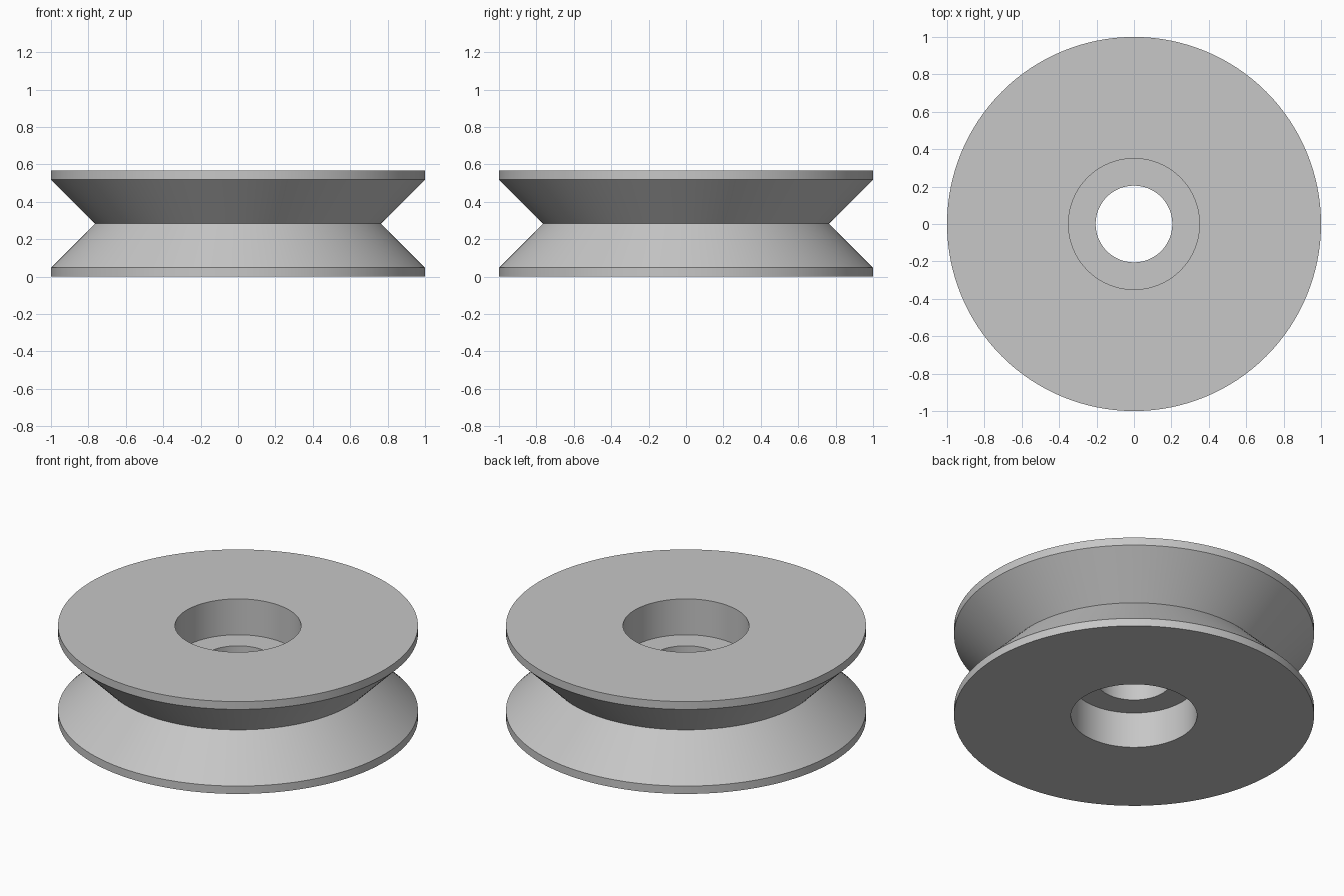
import bpy
import bmesh
import math

cube = bpy.data.objects.get("Cube")
if cube:
    bpy.data.objects.remove(cube, do_unlink=True)

SEGMENTS = 128
HEIGHT = 0.566
MID = HEIGHT / 2
RIM_RADIUS, RIM_HEIGHT = 1.0, 0.048
GROOVE_RADIUS = 0.765
BORE_RADIUS, BORE_DEPTH = 0.35, 0.22
HOLE_RADIUS = 0.205

# Plain grey material
grey = bpy.data.materials.new("light_grey")
grey.use_nodes = True
colour = (0.57, 0.57, 0.57, 1)
grey.diffuse_color = colour
grey.node_tree.nodes["Principled BSDF"].inputs["Base Color"].default_value = colour

# Lower half of the section, from the axle hole out to the groove
lower = [
    (HOLE_RADIUS, BORE_DEPTH),
    (BORE_RADIUS, BORE_DEPTH),
    (BORE_RADIUS, 0),
    (RIM_RADIUS, 0),
    (RIM_RADIUS, RIM_HEIGHT),
]
# Mirror it about the groove for the upper half
upper = [(r, HEIGHT - z) for r, z in reversed(lower)]
section = lower + [(GROOVE_RADIUS, MID)] + upper

# Revolve the closed section into the pulley wheel
bm = bmesh.new()
verts = [bm.verts.new((r, 0, z)) for r, z in section]
edges = [bm.edges.new((v, verts[(i + 1) % len(verts)])) for i, v in enumerate(verts)]
bmesh.ops.spin(bm, geom=verts + edges, cent=(0, 0, 0), axis=(0, 0, 1),
               angle=math.tau, steps=SEGMENTS, use_merge=True)
bmesh.ops.remove_doubles(bm, verts=bm.verts, dist=0.0001)
bmesh.ops.recalc_face_normals(bm, faces=bm.faces)

mesh = bpy.data.meshes.new("pulley_wheel")
bm.to_mesh(mesh)
bm.free()
mesh.materials.append(grey)
wheel = bpy.data.objects.new("pulley_wheel", mesh)
bpy.context.collection.objects.link(wheel)

# Smooth round walls with crisp rims
bpy.ops.object.select_all(action="DESELECT")
wheel.select_set(True)
bpy.context.view_layer.objects.active = wheel
bpy.ops.object.shade_smooth_by_angle(angle=math.radians(30))
